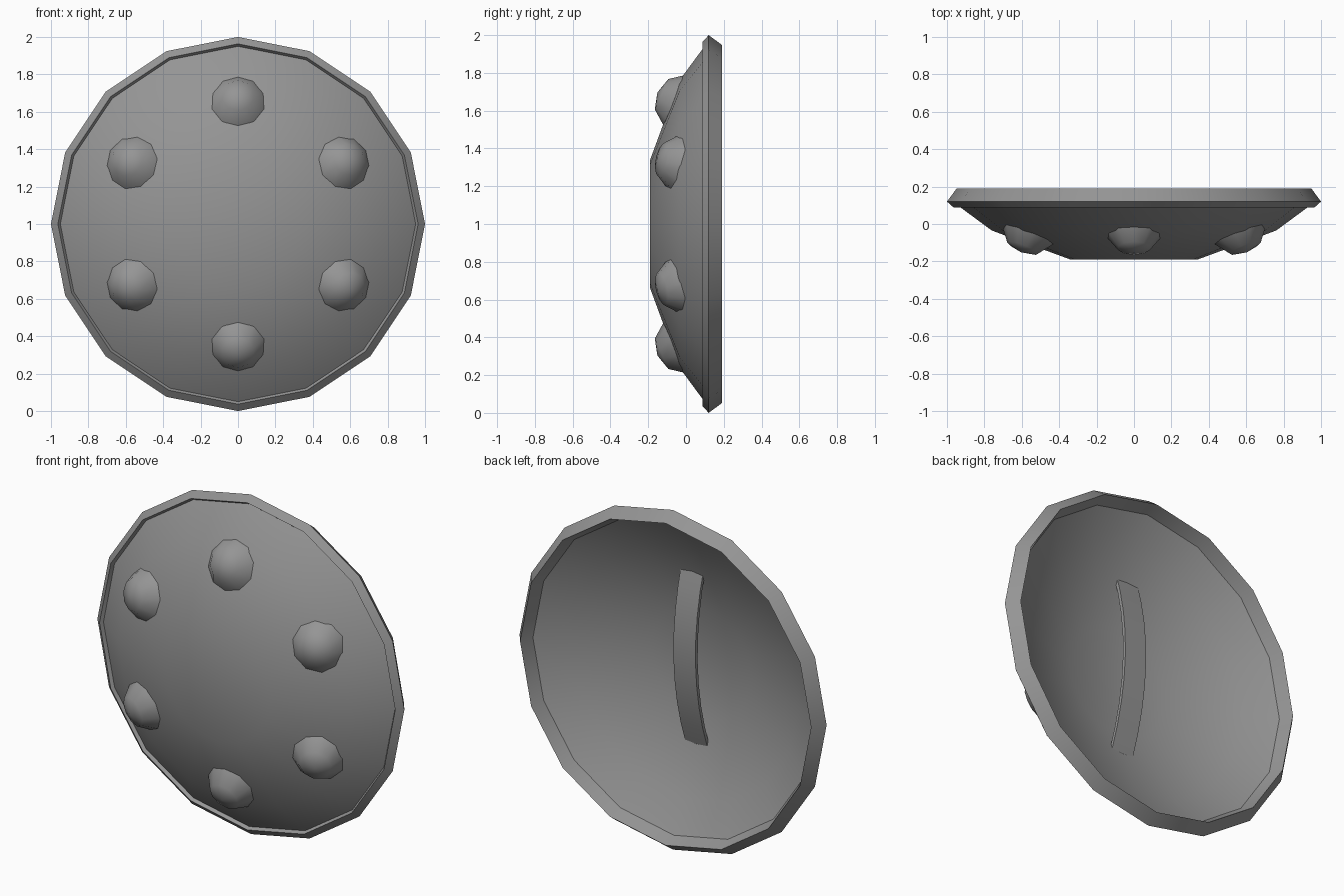
import bpy, bmesh
from math import cos, sin, pi, radians
from mathutils import Matrix

if "Cube" in bpy.data.objects:
    bpy.data.objects.remove(bpy.data.objects["Cube"])

# Dark grey metal
metal = bpy.data.materials.new("dark_grey")
metal.diffuse_color = (.3, .3, .3, 1)
metal.use_nodes = True
metal.node_tree.nodes["Principled BSDF"].inputs["Base Color"].default_value = metal.diffuse_color


def finish(name, bm, smooth):
    bmesh.ops.remove_doubles(bm, verts=bm.verts, dist=1e-5)
    bmesh.ops.recalc_face_normals(bm, faces=bm.faces)
    mesh = bpy.data.meshes.new(name)
    bm.to_mesh(mesh)
    bm.free()
    mesh.materials.append(metal)
    ob = bpy.data.objects.new(name, mesh)
    bpy.context.collection.objects.link(ob)
    bpy.ops.object.select_all(action='DESELECT')
    bpy.context.view_layer.objects.active = ob
    ob.select_set(True)
    bpy.ops.object.shade_smooth_by_angle(angle=radians(smooth))
    return ob


def lathe(name, profile, sides, smooth, matrix, closed=False):
    """Spin (radius, depth) points about the local y axis, first side pointing up."""
    bm = bmesh.new()
    rings = [[bm.verts.new((r * sin(2 * pi * i / sides), y, r * cos(2 * pi * i / sides)))
              for i in range(sides)] if r else [bm.verts.new((0, y, 0))] * sides
             for r, y in profile]
    pairs = list(zip(rings, rings[1:]))
    if closed:
        pairs.append((rings[-1], rings[0]))
    for a, b in pairs:
        for i in range(sides):
            j = (i + 1) % sides
            bm.faces.new(list(dict.fromkeys((a[i], a[j], b[j], b[i]))))
    bm.transform(matrix)
    return finish(name, bm, smooth)


centre = Matrix.Translation((0, 0, 1))

# Domed shield body, with a hollow back
lathe("shield_body", [(0, -.19), (.34, -.19), (.76, -.035), (.95, .105),
                      (.93, .12), (.74, .008), (.33, -.145), (0, -.145)],
      16, 40, centre)

# Faceted rim
lathe("rim", [(.95, .105), (.963, .087), (1.0, .12), (.948, .19), (.915, .105)],
      16, 30, centre, closed=True)

# Six rounded bosses, tilted to follow the dome
for k in range(6):
    place = (centre @ Matrix.Rotation(k * pi / 3, 4, 'Y')
             @ Matrix.Translation((0, -.06, .656)) @ Matrix.Rotation(radians(-24), 4, 'X'))
    lathe(f"boss_{k + 1}", [(0, .02), (.146, 0), (.088, -.076), (0, -.1)], 10, 45, place)

# Bowed hand strap on the back
bm = bmesh.new()
rows = []
for i in range(9):
    z = .62 - i * 1.09 / 8
    y = .015 - .33 * (z - .12) ** 2
    rows.append([bm.verts.new((x, y + d, z + 1))
                 for x, d in ((-.072, 0), (.072, 0), (.072, -.02), (-.072, -.02))])
for a, b in zip(rows, rows[1:]):
    for i in range(4):
        j = (i + 1) % 4
        bm.faces.new((a[i], a[j], b[j], b[i]))
bm.faces.new(rows[0])
bm.faces.new(rows[-1])
finish("hand_strap", bm, 30)
